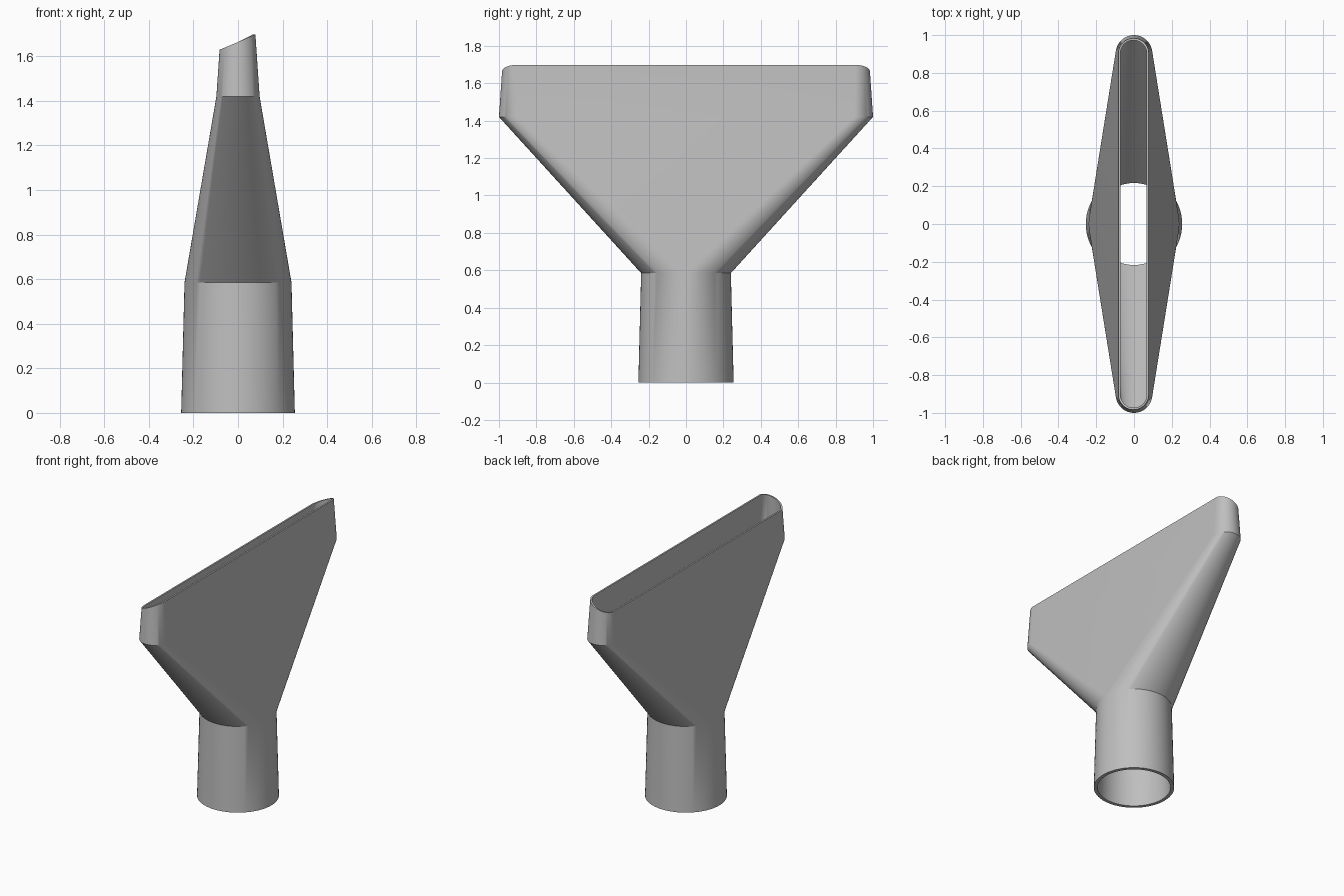
import bpy
import bmesh
import math

cube = bpy.data.objects.get("Cube")
if cube:
    bpy.data.objects.remove(cube, do_unlink=True)

STEPS = 32          # segments in each half-round end
SHOULDER = 1.42     # height where the slot mouth begins
TAPER = 0.068       # inward lean of the mouth walls

grey = bpy.data.materials.new("plain grey")
grey.use_nodes = True
colour = (0.52, 0.52, 0.52, 1)
grey.diffuse_color = colour
grey.node_tree.nodes["Principled BSDF"].inputs["Base Color"].default_value = colour


def ring(bm, radius, straight, z=None):
    """Slot outline: two half-round ends joined by straight sides.
    Without a height it follows the slanted cut of the mouth."""
    verts = []
    for end in (0, 1):
        side = 1 - 2 * end
        for i in range(STEPS + 1):
            a = math.pi * (end + i / STEPS)
            height, r = z, radius
            if z is None:
                height = 1.664 + 0.43 * 0.08 * math.cos(a)
                r = radius - TAPER * (height - SHOULDER)
            verts.append(bm.verts.new((r * math.cos(a),
                                       side * straight + r * math.sin(a), height)))
    return verts


def join(bm, lower, upper):
    n = len(lower)
    for i in range(n):
        j = (i + 1) % n
        bm.faces.new((lower[i], lower[j], upper[j], upper[i]))


bm = bmesh.new()
# Outer wall upward, over the rim, then inner wall back down to the base
loops = [
    ring(bm, 0.255, 0, 0),
    ring(bm, 0.240, 0, 0.585),
    ring(bm, 0.097, 0.903, SHOULDER),
    ring(bm, 0.097, 0.903),
    ring(bm, 0.086, 0.903),
    ring(bm, 0.083, 0.903, SHOULDER),
    ring(bm, 0.217, 0, 0.585),
    ring(bm, 0.232, 0, 0),
]
for k, loop in enumerate(loops):
    join(bm, loop, loops[(k + 1) % len(loops)])

# Merge the doubled points where the slot closes into a circle
bmesh.ops.remove_doubles(bm, verts=bm.verts, dist=0.0001)
bmesh.ops.recalc_face_normals(bm, faces=bm.faces)

mesh = bpy.data.meshes.new("flared_nozzle")
bm.to_mesh(mesh)
bm.free()
mesh.materials.append(grey)
nozzle = bpy.data.objects.new("flared_nozzle", mesh)
bpy.context.collection.objects.link(nozzle)

bpy.ops.object.select_all(action="DESELECT")
nozzle.select_set(True)
bpy.context.view_layer.objects.active = nozzle
bpy.ops.object.shade_smooth_by_angle(angle=math.radians(30))
